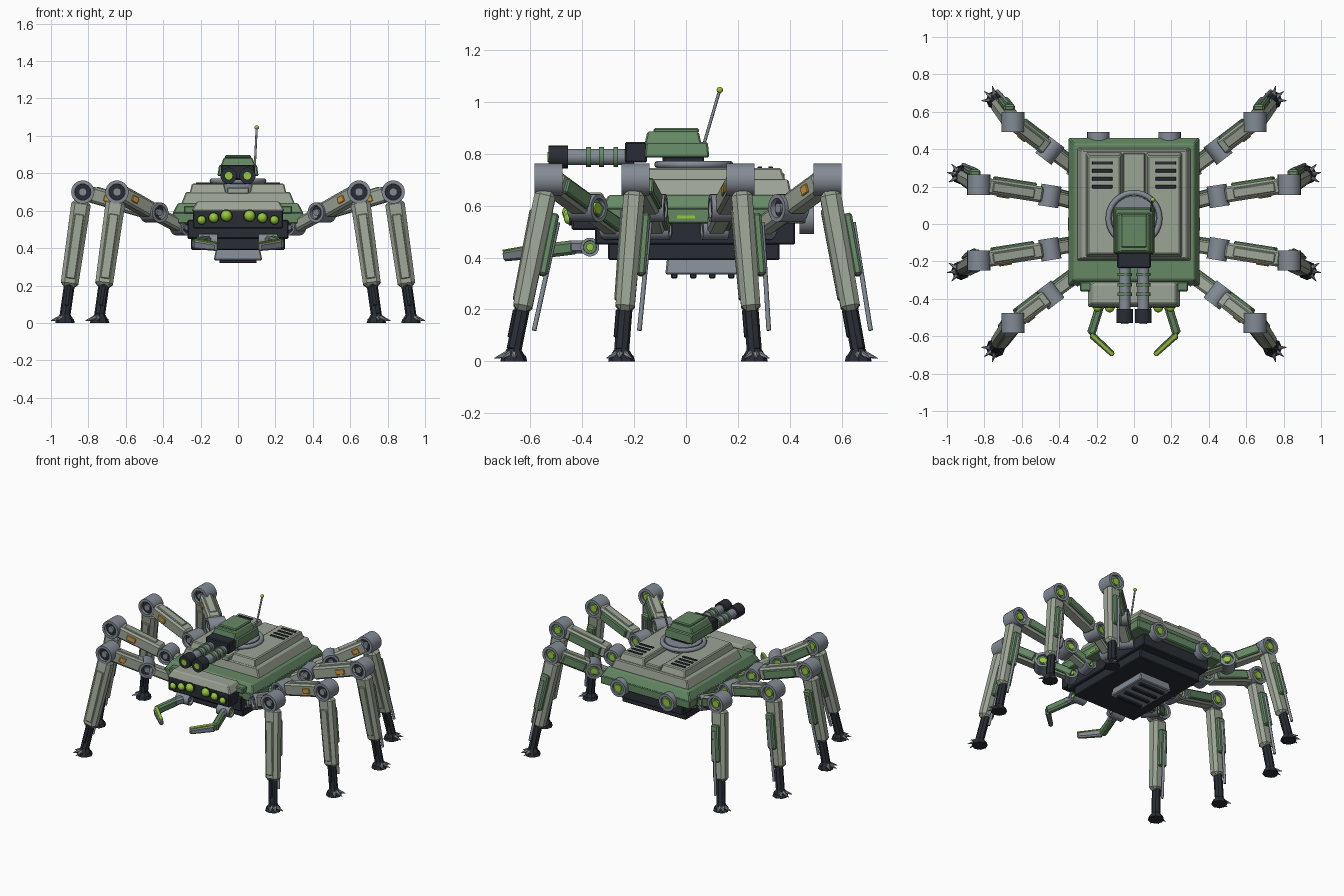
import bpy, bmesh, math
from mathutils import Vector, Matrix

cube = bpy.data.objects.get("Cube")
if cube:
    bpy.data.objects.remove(cube)


def material(name, r, g, b):
    m = bpy.data.materials.new(name)
    m.use_nodes = True
    m.diffuse_color = (r, g, b, 1)
    m.node_tree.nodes["Principled BSDF"].inputs["Base Color"].default_value = (r, g, b, 1)
    return m


SAGE = material("sage armour", 0.33, 0.37, 0.30)
GREEN = material("green armour", 0.13, 0.25, 0.13)
DARK = material("dark metal", 0.022, 0.027, 0.035)
STEEL = material("steel", 0.23, 0.26, 0.30)
LIME = material("lime glow", 0.30, 0.58, 0.04)
ORANGE = material("orange marker", 0.62, 0.32, 0.05)
Y = Vector((0, 1, 0))
UP = Vector((0, 0, 1))


def finish(name, bm, *mats):
    bmesh.ops.recalc_face_normals(bm, faces=bm.faces[:])
    me = bpy.data.meshes.new(name)
    bm.to_mesh(me)
    bm.free()
    for m in mats:
        me.materials.append(m)
    ob = bpy.data.objects.new(name, me)
    bpy.context.collection.objects.link(ob)


def frame(a, b, side=Y):
    """Matrix centred between a and b, z along the run, x towards side."""
    z = (b - a).normalized()
    x = (side - z * side.dot(z)).normalized()
    m = Matrix((x, z.cross(x), z)).transposed().to_4x4()
    m.translation = (a + b) / 2
    return m


def block(name, lo, hi, mat, taper=(1, 1), bevel=0.006):
    """Box between two corners, its top scaled by taper."""
    lo, hi = Vector(lo), Vector(hi)
    size = hi - lo
    bm = bmesh.new()
    bmesh.ops.create_cube(bm, size=1)
    for v in bm.verts:
        kx, ky = taper if v.co.z > 0 else (1, 1)
        v.co = (lo + hi) / 2 + Vector((v.co.x * size.x * kx, v.co.y * size.y * ky, v.co.z * size.z))
    if bevel:
        bmesh.ops.bevel(bm, geom=bm.edges[:], offset=bevel, segments=1, affect='EDGES')
    finish(name, bm, mat)


def beam(name, a, b, w, h, mat, side=Y, end=1.0, bevel=0.012):
    """Chamfered bar from a to b, w wide along side and h deep."""
    length = (b - a).length
    bm = bmesh.new()
    bmesh.ops.create_cube(bm, size=1)
    for v in bm.verts:
        k = end if v.co.z > 0 else 1
        v.co = Vector((v.co.x * w * k, v.co.y * h * k, v.co.z * length))
    bmesh.ops.bevel(bm, geom=bm.edges[:], offset=min(bevel, w / 4, h / 4), segments=1, affect='EDGES')
    bm.transform(frame(a, b, side))
    finish(name, bm, mat)


def rod(name, a, b, r, mat, r2=None, seg=20):
    a, b = Vector(a), Vector(b)
    bm = bmesh.new()
    bmesh.ops.create_cone(bm, cap_ends=True, segments=seg, radius1=r,
                          radius2=r if r2 is None else r2, depth=(b - a).length)
    for f in bm.faces:
        f.smooth = seg > 8 and len(f.verts) == 4
    bm.transform(frame(a, b, Vector((1, 0.01, 0.02))))
    finish(name, bm, mat)


def ball(name, c, r, mat):
    bm = bmesh.new()
    bmesh.ops.create_uvsphere(bm, u_segments=16, v_segments=10, radius=r)
    for f in bm.faces:
        f.smooth = True
    bm.transform(Matrix.Translation(c))
    finish(name, bm, mat)


def drum(name, c, axis, r, half):
    """Joint drum with recessed ends: dark towards the front, green towards the back."""
    bm = bmesh.new()
    bmesh.ops.create_cone(bm, cap_ends=True, segments=24, radius1=r, radius2=r, depth=2 * half)
    bm.normal_update()
    for f in [f for f in bm.faces if len(f.verts) > 4]:
        bmesh.ops.inset_region(bm, faces=[f], thickness=r * 0.3, depth=0)
        bmesh.ops.inset_region(bm, faces=[f], thickness=0.001, depth=-half * 0.35)
        f.material_index = 2 if f.calc_center_median().z > 0 else 1
    bm.normal_update()
    for f in bm.faces:
        f.smooth = len(f.verts) == 4 and abs(f.normal.z) < 0.1
    bm.transform(frame(c - axis, c + axis, UP))
    finish(name, bm, STEEL, DARK, GREEN)
    rod(name + "_lamp", c + axis * half * 0.5, c + axis * half * 0.9, r * 0.4, LIME)
    rod(name + "_hub", c - axis * half * 0.9, c - axis * half * 0.5, r * 0.35, STEEL)


# Hull
block("belly", (-0.25, -0.30, 0.39), (0.25, 0.36, 0.46), DARK)
block("lower_hull", (-0.27, -0.35, 0.45), (0.27, 0.42, 0.55), DARK)
block("hull", (-0.35, -0.33, 0.53), (0.35, 0.46, 0.59), GREEN)
block("hull_shoulder", (-0.35, -0.33, 0.585), (0.35, 0.46, 0.64), GREEN, (0.92, 0.92))
block("lower_deck", (-0.31, -0.20, 0.62), (0.31, 0.41, 0.70), SAGE, (0.9, 0.95))
block("deck_spine", (-0.06, -0.19, 0.69), (0.06, 0.38, 0.725), SAGE)
block("belly_vent", (-0.13, -0.08, 0.335), (0.13, 0.22, 0.40), STEEL, (0.9, 0.95))
for i in range(4):
    y = -0.045 + i * 0.073
    block("belly_slat", (-0.10, y - 0.012, 0.32), (0.10, y + 0.012, 0.345), DARK, bevel=0.004)
for s in (-1, 1):
    xs = sorted((s * 0.06, s * 0.26))
    block("deck_panel", (xs[0], -0.18, 0.69), (xs[1], 0.385, 0.745), SAGE, (0.86, 0.93))
    for i in range(4):
        xs = sorted((s * 0.115, s * 0.225))
        y = 0.20 + i * 0.042
        block("deck_grille", (xs[0], y - 0.009, 0.74), (xs[1], y + 0.009, 0.75), DARK, bevel=0.002)
    xs = sorted((s * 0.352, s * 0.345))
    block("side_light", (xs[0], -0.035, 0.55), (xs[1], 0.035, 0.562), LIME, bevel=0)
    drum("rear_vent", Vector((s * 0.19, 0.465, 0.55)), Y, 0.06, 0.028)

# Nose with lamps
block("nose", (-0.24, -0.44, 0.505), (0.24, -0.32, 0.605), DARK)
block("nose_cap", (-0.25, -0.445, 0.598), (0.25, -0.30, 0.65), SAGE, (0.88, 0.7))
block("nose_rim", (-0.29, -0.36, 0.585), (0.29, -0.31, 0.625), GREEN)
for s in (-1, 1):
    for x, z, r in ((0.062, 0.573, 0.03), (0.13, 0.562, 0.026), (0.195, 0.55, 0.023)):
        rod("lamp_socket", (s * x, -0.43, z), (s * x, -0.45, z), r * 1.15, DARK)
        ball("lamp", (s * x, -0.447, z), r, LIME)

# Turret
rod("turret_base", (0, 0.03, 0.70), (0, 0.03, 0.77), 0.12, STEEL, seg=32)
bpy.ops.mesh.primitive_torus_add(major_segments=36, minor_segments=10, major_radius=0.137,
                                 minor_radius=0.015, location=(0, 0.03, 0.758))
ring = bpy.context.object
ring.name = "turret_ring"
ring.data.materials.append(STEEL)
bpy.ops.object.shade_smooth_by_angle(angle=math.radians(40))
block("turret", (-0.11, -0.16, 0.785), (0.11, 0.09, 0.845), GREEN, (0.92, 0.95))
block("turret_top", (-0.095, -0.16, 0.835), (0.095, 0.06, 0.885), GREEN, (0.8, 0.9))
block("turret_hatch", (-0.07, -0.125, 0.88), (0.07, 0.05, 0.898), GREEN)
block("turret_plinth", (-0.07, -0.09, 0.75), (0.07, 0.07, 0.79), DARK)
block("gun_mantlet", (-0.09, -0.235, 0.765), (0.09, -0.15, 0.845), DARK)
for s in (-1, 1):
    x, z = s * 0.05, 0.787
    rod("barrel", (x, -0.47, z), (x, -0.2, z), 0.031, STEEL)
    rod("muzzle", (x, -0.53, z), (x, -0.455, z), 0.044, DARK)
    rod("muzzle_lens", (x, -0.534, z), (x, -0.52, z), 0.02, LIME)
    for y in (-0.375, -0.325, -0.27):
        rod("barrel_band", (x, y - 0.009, z), (x, y + 0.009, z), 0.039, GREEN)
rod("antenna", (0.09, 0.07, 0.84), (0.10, 0.13, 1.045), 0.006, STEEL, seg=10)
ball("antenna_tip", (0.10, 0.13, 1.045), 0.012, LIME)

# Mandibles
for s in (-1, 1):
    root, mid, elbow, tip = (Vector((s * x, y, z)) for x, y, z in (
        (0.16, -0.37, 0.44), (0.19, -0.46, 0.44), (0.23, -0.59, 0.42), (0.11, -0.70, 0.405)))
    side = Vector((s, 0, 0))
    drum("mandible_joint", root, side, 0.036, 0.05)
    beam("mandible_root", root, mid, 0.05, 0.05, STEEL, side)
    beam("mandible_arm", root.lerp(mid, 0.6), elbow, 0.045, 0.055, GREEN, side)
    beam("mandible_tip", elbow, tip, 0.035, 0.05, STEEL, side, 0.8)
    beam("mandible_cap", elbow + UP * 0.026, tip + UP * 0.022, 0.022, 0.008, LIME, side)


# Legs
def leg(s, *points):
    hip, joint, knee, foot = (Vector((s * x, y, z)) for x, y, z in points)
    out = Vector((knee.x - joint.x, knee.y - joint.y, 0)).normalized()
    t = Vector((-out.y, out.x, 0)) * s
    drum("leg_hip", hip, t, 0.042, 0.05)
    beam("leg_coxa", hip, joint, 0.075, 0.065, SAGE, t)
    beam("leg_coxa_plate", hip + t * 0.04, joint + t * 0.04, 0.02, 0.05, GREEN, t)
    drum("leg_joint", joint, t, 0.054, 0.058)
    # Thigh with a green back plate and an orange marker
    beam("leg_thigh", joint.lerp(knee, 0.12), joint.lerp(knee, 0.9), 0.085, 0.085, SAGE, t)
    a, b = joint.lerp(knee, 0.22), joint.lerp(knee, 0.8)
    beam("leg_thigh_plate", a + t * 0.046, b + t * 0.046, 0.024, 0.06, GREEN, t)
    beam("leg_thigh_cap", a + UP * 0.042, b + UP * 0.042, 0.05, 0.016, SAGE, t)
    a, b = joint.lerp(knee, 0.56), joint.lerp(knee, 0.72)
    beam("leg_marker", a - t * 0.043, b - t * 0.043, 0.012, 0.035, ORANGE, t)
    drum("leg_knee", knee, Y, 0.062, 0.054)

    # Shin, piston and strut
    def at(f, dy=0.0):
        return knee.lerp(foot, f) + Y * dy
    beam("leg_shin", at(0.07), at(0.77), 0.082, 0.105, SAGE, Y, 0.9, 0.02)
    beam("leg_shin_front", at(0.18, -0.04), at(0.7, -0.036), 0.016, 0.05, SAGE)
    beam("leg_shin_plate", at(0.2, 0.052), at(0.56, 0.052), 0.034, 0.06, GREEN)
    rod("leg_strut", at(0.25, 0.07), at(0.88, 0.062), 0.009, STEEL, seg=10)
    rod("leg_piston", at(0.74), at(0.99), 0.029, DARK, seg=8)
    beam("leg_piston_rib", at(0.76, -0.028), at(0.92, -0.028), 0.014, 0.022, DARK)
    # Foot with three claws
    base = Vector((foot.x, foot.y, 0))
    rod("foot_pad", base, base + UP * 0.022, 0.052, DARK, 0.046, 8)
    rod("foot_ankle", base + UP * 0.02, base + UP * 0.05, 0.044, DARK, 0.026, 8)
    for angle in (-0.7, 0, 0.7):
        d = Matrix.Rotation(angle, 3, 'Z') @ out
        rod("foot_claw", base + d * 0.02 + UP * 0.03, base + d * 0.076 + UP * 0.012, 0.015, STEEL, 0.002, 6)


for s in (-1, 1):
    for e in (-1, 1):
        c = 0.015 if e > 0 else 0
        leg(s, (0.30, e * (0.27 + c), 0.51), (0.45, e * (0.38 + c), 0.59),
            (0.647, e * (0.53 + c), 0.70), (0.74, e * 0.663, 0.04))
        leg(s, (0.30, e * 0.11, 0.51), (0.45, e * (0.135 + c), 0.59),
            (0.83, e * (0.195 + c), 0.70), (0.925, e * (0.248 + c), 0.04))
